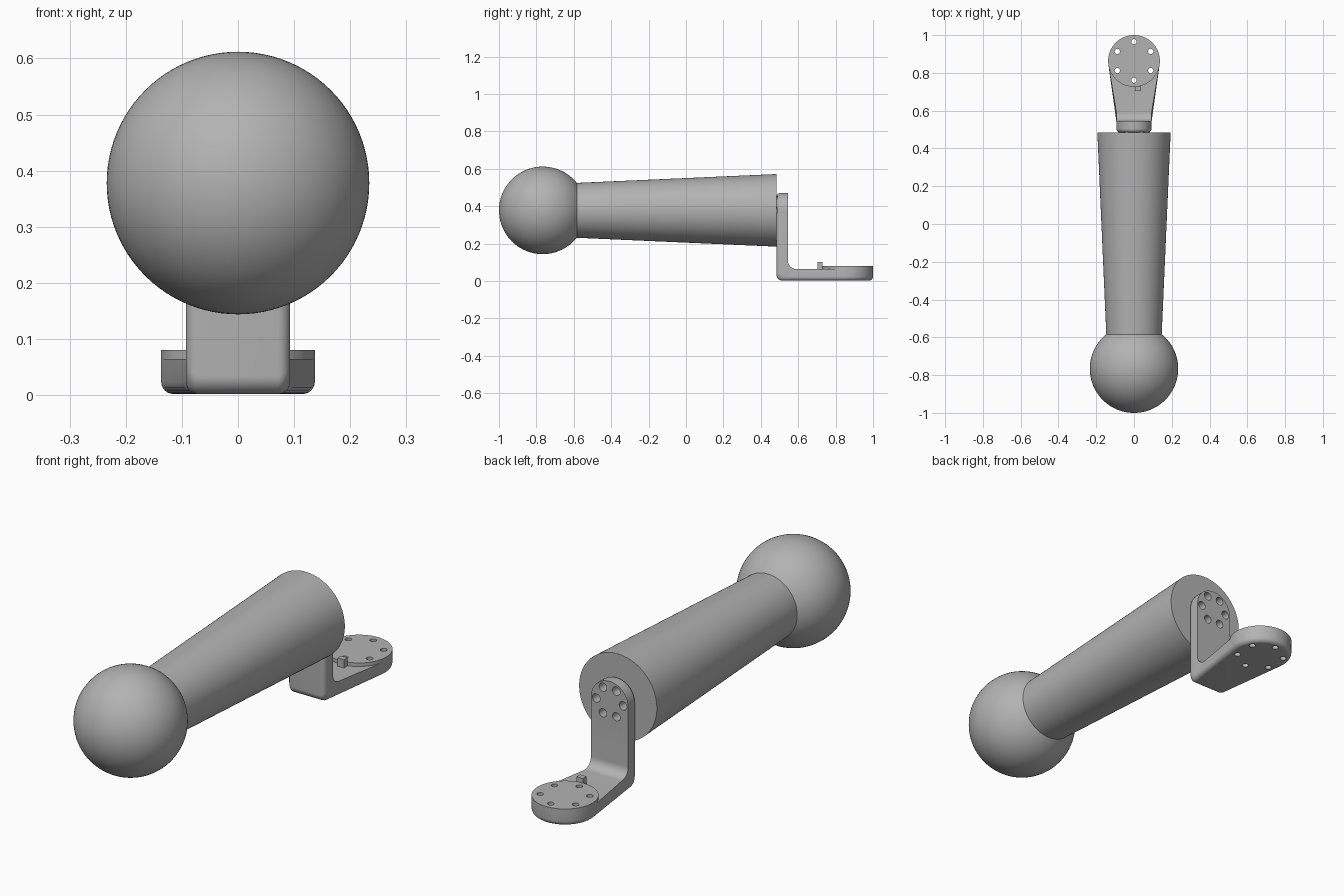
import bpy, bmesh
from math import sin, cos, pi, radians
from mathutils import Vector, Matrix

if "Cube" in bpy.data.objects:
    bpy.data.objects.remove(bpy.data.objects["Cube"], do_unlink=True)

grey = bpy.data.materials.new("plain grey")
grey.use_nodes = True
colour = (0.45, 0.45, 0.45, 1)
grey.diffuse_color = colour
grey.node_tree.nodes["Principled BSDF"].inputs["Base Color"].default_value = colour

AXIS_Z = 0.378                # height of the arm axis
TIP_Y = 0.863                 # centre of the round foot
WALL_Y, FLOOR_Z = 0.545, 0.063  # inner faces of the bracket
THICK, ROUND = 0.062, 0.022
NECK, FOOT = 0.093, 0.137     # half widths of the bracket
ALONG_Y = Matrix.Rotation(-pi / 2, 4, 'X')


def make(name, bm):
    bmesh.ops.recalc_face_normals(bm, faces=bm.faces)
    mesh = bpy.data.meshes.new(name)
    bm.to_mesh(mesh)
    bm.free()
    ob = bpy.data.objects.new(name, mesh)
    bpy.context.collection.objects.link(ob)
    mesh.materials.append(grey)
    return ob


def smooth(ob):
    bpy.ops.object.select_all(action='DESELECT')
    ob.select_set(True)
    bpy.context.view_layer.objects.active = ob
    bpy.ops.object.shade_smooth_by_angle(angle=radians(30))


def add_cone(bm, centre, r1, r2, depth, turn=Matrix(), sides=96):
    bmesh.ops.create_cone(bm, cap_ends=True, segments=sides, radius1=r1, radius2=r2,
                          depth=depth, matrix=Matrix.Translation(centre) @ turn)


# Ball at the front end
bm = bmesh.new()
bmesh.ops.create_uvsphere(bm, u_segments=96, v_segments=48, radius=0.234,
                          matrix=Matrix.Translation((0, -0.766, AXIS_Z)) @ ALONG_Y)
ball = make("ball", bm)

# Tapered arm, widening towards the bracket
bm = bmesh.new()
add_cone(bm, (0, -0.0575, AXIS_Z), 0.146, 0.194, 1.085, ALONG_Y)
arm = make("tapered_arm", bm)


# Bracket: one half outline, pulled in towards the outer skin and bent into an L
def half_outline(t, inset):
    pts = []
    for i in range(17):                       # round upper end
        a = pi / 2 * (1 - i / 16)
        r = NECK - inset
        pts.append((r * cos(a), WALL_Y - t, AXIS_Z + r * sin(a)))
    bend = 0.045 - 0.012 * t / THICK
    for i in range(11):                       # bend
        a = pi / 2 * i / 10
        pts.append((NECK - inset, WALL_Y - t + bend * (1 - cos(a)),
                    FLOOR_Z + 0.001 - t + bend * (1 - sin(a))))
    for i in range(29):                       # round foot
        a = radians(-8 + 98 * i / 28)
        r = FOOT - inset
        pts.append((r * cos(a), TIP_Y + r * sin(a), FLOOR_Z + 0.001 - t))
    return pts


levels = [(0, 0)]
for i in range(7):
    a = pi / 2 * i / 6
    levels.append((THICK - ROUND + ROUND * sin(a), ROUND * (1 - cos(a))))

bm = bmesh.new()
loops = []
for t, inset in levels:
    half = half_outline(t, inset)
    loops.append([[bm.verts.new((s * x, y, z)) for x, y, z in half] for s in (1, -1)])
for i in range(len(half) - 1):
    for lower, upper in zip(loops, loops[1:]):
        for side in (0, 1):
            a, b = lower[side], upper[side]
            bm.faces.new((a[i], a[i + 1], b[i + 1], b[i]))
    for left, right in (loops[0], loops[-1]):
        bm.faces.new((left[i], left[i + 1], right[i + 1], right[i]))
bmesh.ops.remove_doubles(bm, verts=bm.verts, dist=1e-5)
bmesh.ops.dissolve_degenerate(bm, dist=1e-6, edges=bm.edges)
bracket = make("bracket", bm)

# Raised round pad on the foot
bm = bmesh.new()
add_cone(bm, (0, TIP_Y, 0.069), FOOT, FOOT, 0.022)
pad = make("foot_pad", bm)

# Small stop block beside the pad
bm = bmesh.new()
bmesh.ops.create_cube(bm, size=1, matrix=Matrix.Translation((0.021, 0.716, 0.079))
                      @ Matrix.Diagonal((0.032, 0.026, 0.044, 1)))
stop = make("stop_block", bm)

# Rings of six screw holes
bm = bmesh.new()
for k in range(6):
    a = k * pi / 3
    add_cone(bm, Vector((0.102 * sin(a), TIP_Y + 0.102 * cos(a), 0.05)),
             0.014, 0.014, 0.3, sides=24)
    add_cone(bm, Vector((0.067 * cos(a), WALL_Y - 0.02, AXIS_Z + 0.067 * sin(a))),
             0.019, 0.019, 0.15, ALONG_Y, sides=24)
holes = make("hole_cutter", bm)
holes.hide_render = True
for ob in (bracket, pad):
    mod = ob.modifiers.new("screw holes", 'BOOLEAN')
    mod.operation = 'DIFFERENCE'
    mod.solver = 'EXACT'
    mod.object = holes
    bpy.context.view_layer.objects.active = ob
    bpy.ops.object.modifier_apply(modifier=mod.name)
bpy.data.objects.remove(holes, do_unlink=True)

for ob in (ball, arm, bracket, pad):
    smooth(ob)
